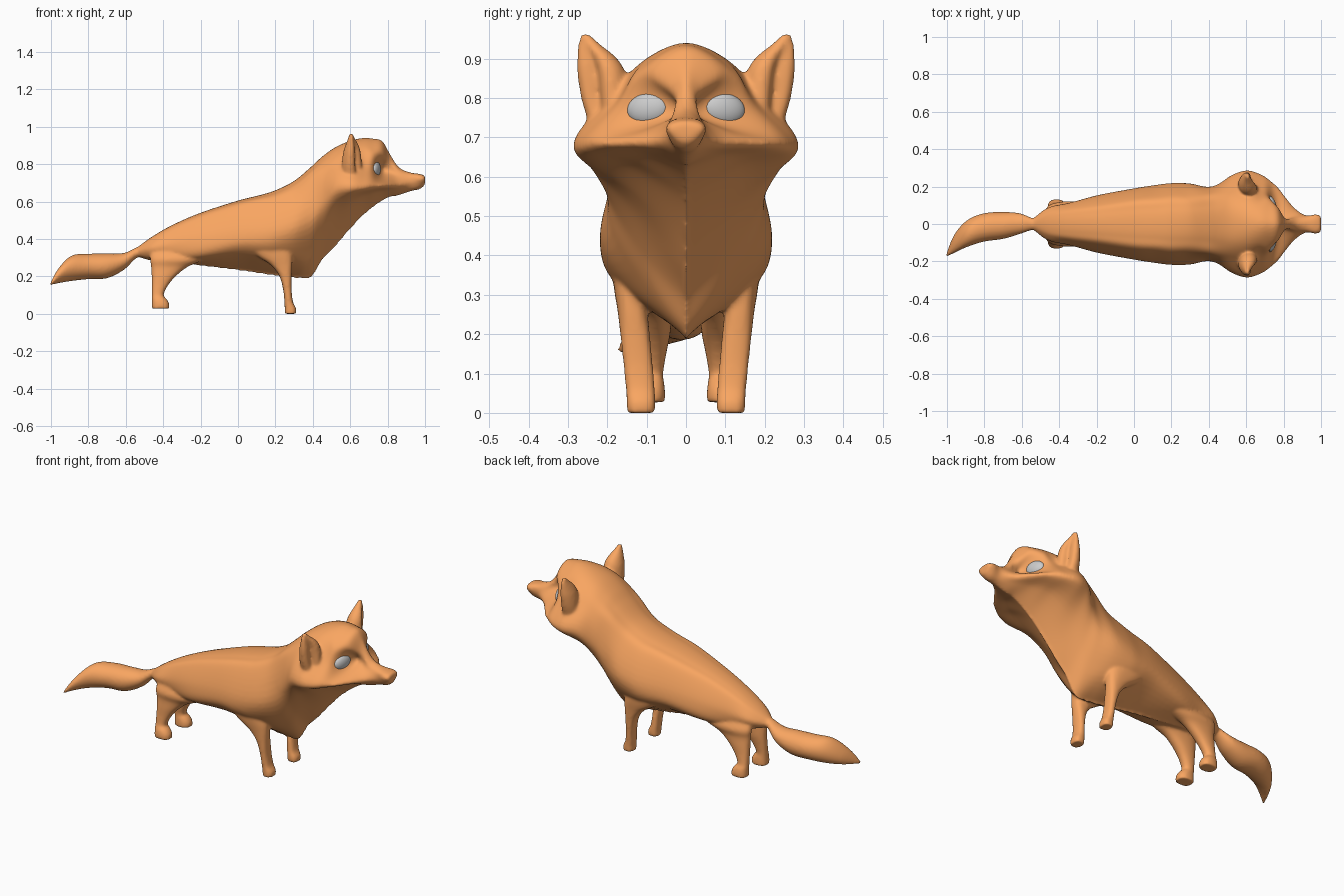
import bpy, bmesh, math
from mathutils import Vector


def spline(pts, n, closed=False):
    """Catmull-Rom through points (each a Vector)."""
    out, m = [], len(pts)
    pick = (lambda i: pts[i % m]) if closed else (lambda i: pts[max(0, min(m - 1, i))])
    for i in range(m if closed else m - 1):
        a, b, c, d = (pick(i + k) for k in (-1, 0, 1, 2))
        for j in range(n):
            t = j / n
            out.append(0.5 * (2 * b + (c - a) * t + (2 * a - 5 * b + 4 * c - d) * t * t
                              + (3 * b - a - 3 * c + d) * t ** 3))
    if not closed:
        out.append(pts[-1].copy())
    return out


def loft(bm, rings, n=6):
    """Smooth closed skin through rings of equal point count."""
    cols = [spline(list(col), n) for col in zip(*rings)]
    rows = [[bm.verts.new(c[i]) for c in cols] for i in range(len(cols[0]))]
    faces = [bm.faces.new(rows[0]), bm.faces.new(rows[-1])]
    k = len(cols)
    for r, s in zip(rows, rows[1:]):
        for i in range(k):
            faces.append(bm.faces.new((r[i], r[(i + 1) % k], s[(i + 1) % k], s[i])))
    bmesh.ops.recalc_face_normals(bm, faces=faces)


def section(row):
    """Mirrored body section with a keel: x, bottom z, (y, z) pairs up the side, top z."""
    x, z0, zt = row[0], row[1], row[-1]
    side = [(row[i], row[i + 1]) for i in range(2, len(row) - 1, 2)]
    if len(side) == 3:
        y, z = side[-1]
        side.append((y * 0.55, z + (zt - z) * 0.78))
    side.insert(0, (0.008, z0))
    pts = side + [(0, zt)] + [(-y, z) for y, z in reversed(side)]
    return spline([Vector((x, y, z)) for y, z in pts], 6, True)


def upright(z, x0, x1, y0, y1, dent=0, s=1, power=2.0):
    """Horizontal oval ring; dent hollows the outer front side."""
    ring = []
    for i in range(40):
        a = 2 * math.pi * i / 40
        d = (a - 0.6 + math.pi) % (2 * math.pi) - math.pi
        f = 1 - dent * math.exp(-(d / 0.65) ** 2)
        c, q = math.cos(a), math.sin(a)
        c = math.copysign(abs(c) ** (2 / power), c)
        q = math.copysign(abs(q) ** (2 / power), q)
        ring.append(Vector(((x0 + x1) / 2 + (x1 - x0) / 2 * c * f,
                            s * ((y0 + y1) / 2 + (y1 - y0) / 2 * q * f), z)))
    return ring


bm = bmesh.new()

# Torso, then head and muzzle
torso = [
    (-.54, .307, .022, .315, .03, .33, .022, .345, .354),
    (-.46, .285, .06, .30, .088, .35, .06, .395, .412),
    (-.35, .278, .09, .295, .112, .37, .08, .45, .475),
    (-.2, .262, .135, .308, .148, .40, .10, .51, .54),
    (0, .243, .165, .338, .187, .43, .13, .57, .605),
    (.12, .226, .175, .33, .207, .435, .14, .595, .635),
    (.2, .215, .17, .32, .218, .44, .15, .61, .66),
    (.3, .203, .14, .31, .217, .46, .15, .65, .71),
    (.39, .206, .10, .32, .197, .50, .16, .72, .785),
    (.45, .30, .12, .425, .212, .59, .17, .76, .84),
    (.52, .375, .14, .52, .26, .66, .18, .80, .89),
]
head = [
    (.60, .465, .15, .58, .287, .67, .20, .80, .105, .895, .925),
    (.67, .535, .145, .625, .27, .675, .18, .79, .105, .895, .94),
    (.72, .575, .13, .642, .24, .682, .16, .77, .125, .866, .937),
    (.77, .608, .10, .655, .197, .688, .028, .765, .09, .86, .925),
    (.81, .627, .08, .66, .145, .69, .03, .755, .03, .82, .86),
    (.86, .636, .05, .662, .085, .69, .042, .74, .03, .765, .785),
    (.92, .656, .03, .67, .045, .70, .04, .735, .025, .75, .756),
    (.97, .667, .03, .68, .051, .715, .047, .735, .03, .745, .748),
    (1.0, .69, .025, .70, .044, .718, .04, .73, .02, .738, .74),
]
loft(bm, [section(r) for r in torso + head])

# Tail: x, y, z, half width, half height
tail = [(-.48, 0, .34, .03, .03), (-.54, 0, .328, .032, .028), (-.61, .002, .28, .056, .045),
        (-.70, -.008, .256, .072, .066), (-.80, -.018, .253, .076, .068),
        (-.89, -.05, .243, .072, .068), (-.96, -.105, .203, .05, .04), (-1.005, -.17, .156, .008, .006)]
loft(bm, [[Vector((x, y + w * math.cos(a * math.pi / 16), z + h * math.sin(a * math.pi / 16)))
           for a in range(32)] for x, y, z, w, h in tail])

# Legs and ears: z, x range, y range, hollow
front_leg = [(0, .25, .312, .078, .15), (.03, .25, .31, .077, .151), (.06, .248, .295, .079, .153),
             (.12, .243, .287, .084, .159), (.2, .222, .287, .092, .167),
             (.26, .175, .29, .097, .174), (.31, .10, .29, .09, .182),
             (.36, .05, .28, .08, .185), (.43, .06, .26, .06, .17)]
hind_leg = [(.027, -.462, -.366, .053, .132), (.055, -.462, -.368, .053, .132), (.08, -.462, -.382, .056, .126),
            (.1, -.462, -.398, .058, .116), (.15, -.462, -.375, .05, .112), (.2, -.462, -.333, .04, .112),
            (.25, -.465, -.27, .035, .112), (.29, -.47, -.18, .03, .122),
            (.33, -.465, -.12, .02, .108), (.38, -.44, -.14, .02, .085)]
ear = [(.67, .575, .65, .17, .25, 0), (.73, .558, .668, .158, .25, .5), (.80, .556, .67, .152, .27, .85),
       (.86, .562, .665, .153, .28, .9), (.90, .574, .652, .174, .28, .85),
       (.935, .587, .63, .215, .276, .5), (.965, .596, .614, .248, .268, 0)]
for s in (1, -1):
    loft(bm, [upright(*r, s=s, power=2.6) for r in front_leg])
    loft(bm, [upright(*r, s=s, power=2.3) for r in hind_leg])
    loft(bm, [upright(*r, s=s) for r in ear])

mesh = bpy.data.meshes.new("fox_body")
bm.to_mesh(mesh)
bm.free()
body = bpy.data.objects.new("fox_body", mesh)
bpy.context.collection.objects.link(body)

# Fuse all parts into one soft skin
rm = body.modifiers.new("fuse", 'REMESH')
rm.mode = 'VOXEL'
rm.voxel_size = 0.007
rm.use_smooth_shade = True
sm = body.modifiers.new("soften", 'SMOOTH')
sm.factor = 0.5
sm.iterations = 10

fur = bpy.data.materials.new("orange_fur")
fur.diffuse_color = (0.95, 0.38, 0.12, 1)
mesh.materials.append(fur)

# Eyes
for s, name in ((1, "left_eye"), (-1, "right_eye")):
    bpy.ops.mesh.primitive_uv_sphere_add(segments=32, ring_count=16, radius=1,
                                         location=(.736, s * .096, .772),
                                         rotation=(-.15 * s, 0, .25 * s))
    eye = bpy.context.object
    eye.name = name
    eye.scale = (.025, .055, .041)
    bpy.ops.object.shade_smooth()
